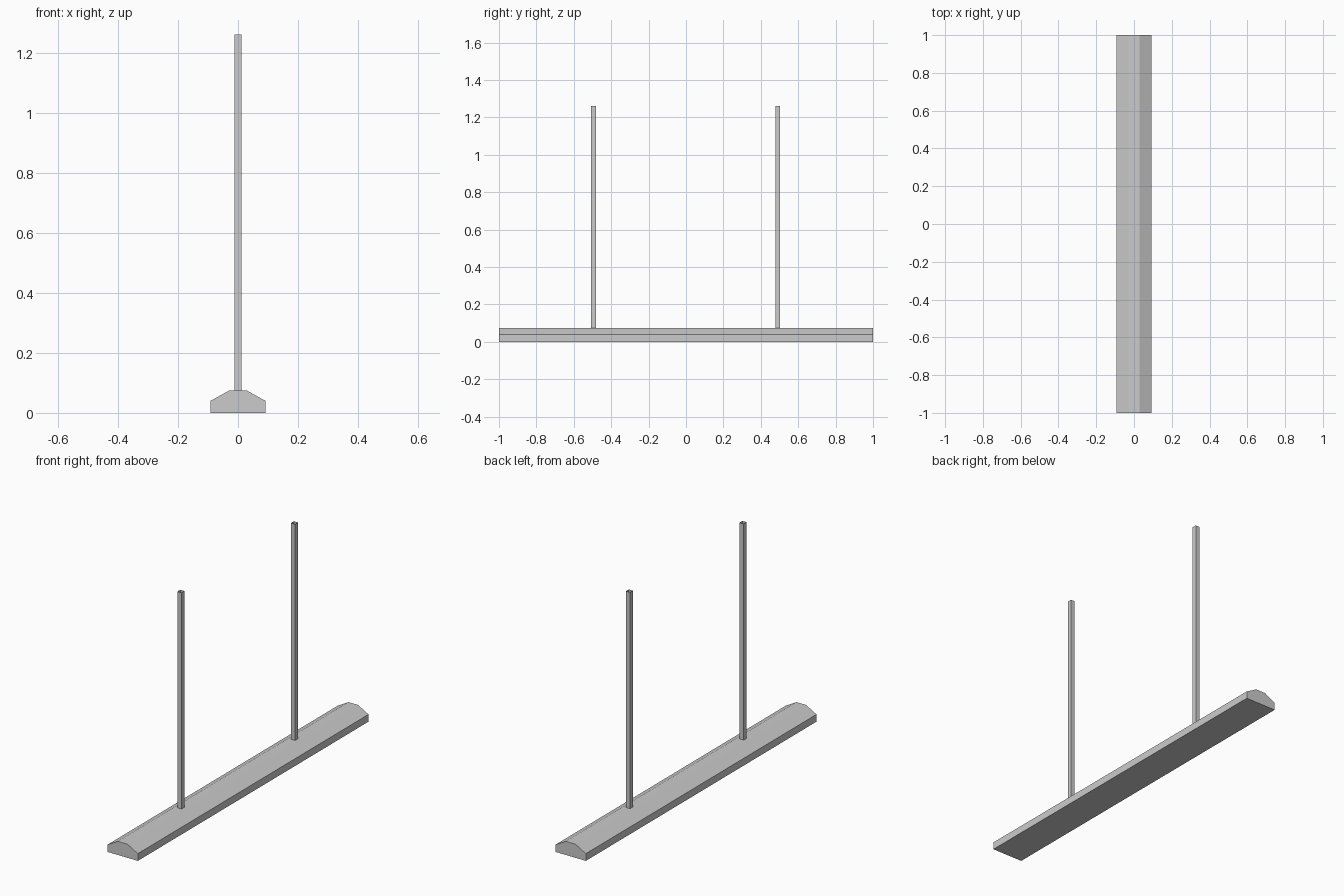
import bpy

if "Cube" in bpy.data.objects:
    bpy.data.objects.remove(bpy.data.objects["Cube"])


def extrude(name, pts, place, caps):
    """Sweep a closed 2D profile between two ends; place(p, q, end) gives 3D points."""
    n = len(pts)
    verts = [place(p, q, end) for end in (0, 1) for p, q in pts]
    faces = [(i, (i + 1) % n, (i + 1) % n + n, i + n) for i in range(n)]
    if caps:
        faces += [tuple(reversed(range(n))), tuple(range(n, 2 * n))]
    mesh = bpy.data.meshes.new(name)
    mesh.from_pydata(verts, [], faces)
    mesh.update()
    obj = bpy.data.objects.new(name, mesh)
    bpy.context.collection.objects.link(obj)
    return obj


# long lamp housing with a bevelled top
half = [(0.092, 0), (0.092, 0.04), (0.029, 0.075)]
profile = half + [(-x, z) for x, z in reversed(half)]
extrude("lamp_housing", profile, lambda x, z, e: (x, 1 - 2 * e, z), True)

# two open square hanging tubes
r = 0.0125
square = [(-r, -r), (r, -r), (r, r), (-r, r)]
for name, cy in (("front_hanger", -0.495), ("back_hanger", 0.49)):
    extrude(name, square,
            lambda x, y, e: (x, cy + y, 0.075 + e * 1.187), False)
